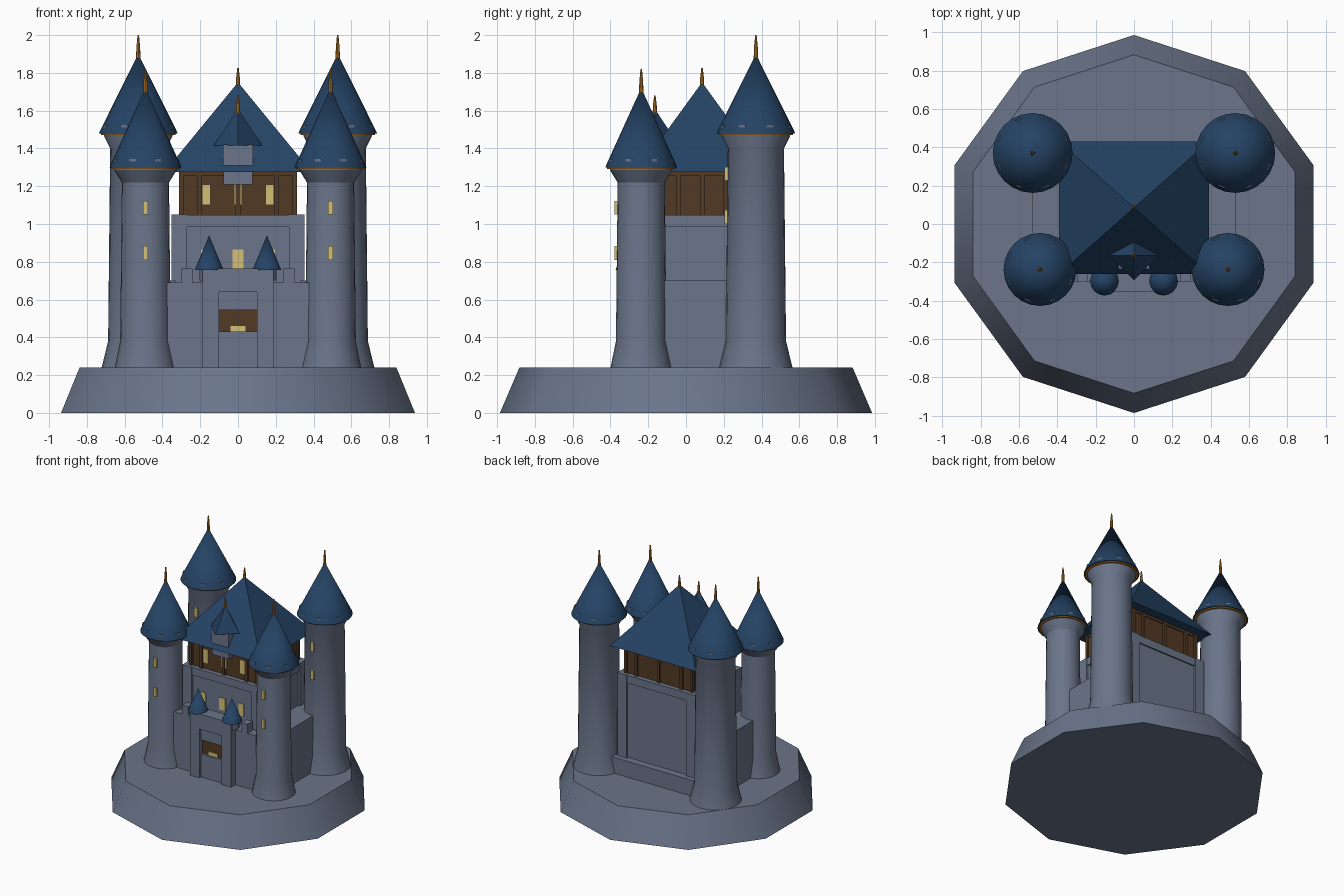
import bpy, bmesh, math
from mathutils import Matrix

if "Cube" in bpy.data.objects:
    bpy.data.objects.remove(bpy.data.objects["Cube"])


def material(name, rgb):
    m = bpy.data.materials.new(name)
    m.diffuse_color = (*rgb, 1)
    m.use_nodes = True
    m.node_tree.nodes["Principled BSDF"].inputs["Base Color"].default_value = m.diffuse_color
    return m


STONE = material("blue_grey_stone", (0.145, 0.178, 0.255))
ROOF = material("dark_blue_slate", (0.018, 0.056, 0.128))
WOOD = material("brown_timber", (0.085, 0.042, 0.018))
GOLD = material("gold_trim", (0.48, 0.19, 0.02))
GLOW = material("warm_window", (0.66, 0.53, 0.18))


def finish(name, bm, mat, smooth=None):
    bmesh.ops.recalc_face_normals(bm, faces=bm.faces[:])
    me = bpy.data.meshes.new(name)
    bm.to_mesh(me)
    bm.free()
    me.materials.append(mat)
    ob = bpy.data.objects.new(name, me)
    bpy.context.collection.objects.link(ob)
    if smooth:
        bpy.ops.object.select_all(action='DESELECT')
        ob.select_set(True)
        bpy.context.view_layer.objects.active = ob
        bpy.ops.object.shade_smooth_by_angle(angle=math.radians(smooth))
    return ob


def boxes(name, mat, *spans):
    """One object of boxes, each given as x0, x1, y0, y1, z0, z1."""
    bm = bmesh.new()
    for x0, x1, y0, y1, z0, z1 in spans:
        m = Matrix.Translation(((x0 + x1) / 2, (y0 + y1) / 2, (z0 + z1) / 2)) \
            @ Matrix.Diagonal((x1 - x0, y1 - y0, z1 - z0, 1))
        bmesh.ops.create_cube(bm, size=1, matrix=m)
    return finish(name, bm, mat)


def both(x0, x1, *rest):
    """A box span and its mirror image across x = 0."""
    return [(x0, x1, *rest), (-x1, -x0, *rest)]


def lathe(name, mat, profile, x=0, y=0, sides=24, turn=0.0, smooth=40):
    """Turn (radius, z) points about a vertical axis; radius 0 makes a tip."""
    bm = bmesh.new()
    rings = []
    for r, z in profile:
        if r == 0:
            rings.append([bm.verts.new((x, y, z))])
        else:
            angles = [turn + 2 * math.pi * i / sides for i in range(sides)]
            rings.append([bm.verts.new((x + r * math.cos(a), y + r * math.sin(a), z)) for a in angles])
    for low, high in zip(rings, rings[1:]):
        for i in range(sides):
            j = (i + 1) % sides
            if len(high) == 1:
                bm.faces.new((low[i], low[j], high[0]))
            else:
                bm.faces.new((low[i], low[j], high[j], high[i]))
    for ring in (rings[0], rings[-1]):
        if len(ring) > 1:
            bm.faces.new(ring)
    return finish(name, bm, mat, smooth)


def spire(name, x, y, z0, z1):
    lathe(name, GOLD, [(0.012, z0), (0.010, (z0 + z1) / 2), (0.004, z1)], x, y, 8)


def tower(name, x, y, r, eave, eave_r, tip, window_z):
    # Flared foot, shaft and corbelled head
    lathe(name + "_body", STONE, [(r * 1.25, 0.24), (r * 1.03, 0.38), (r * 0.96, eave - 0.08),
                                  (eave_r * 0.87, eave - 0.015), (eave_r * 0.87, eave)], x, y, smooth=30)
    lathe(name + "_trim", GOLD, [(eave_r * 0.95, eave - 0.008), (eave_r * 0.95, eave + 0.004)], x, y)
    lathe(name + "_roof", ROOF, [(eave_r, eave), (eave_r * 0.97, eave + 0.015), (0, tip)], x, y)
    spire(name + "_spire", x, y, tip - 0.03, tip + 0.10)
    # Merlons whose tops just show through the roof
    bm = bmesh.new()
    top = eave + 0.045
    rim = eave_r * (tip - top) / (tip - eave) + 0.006
    for i in range(8):
        m = Matrix.Translation((x, y, 0)) @ Matrix.Rotation(math.pi / 4 * (i + 0.5), 4, 'Z') \
            @ Matrix.Translation((rim - 0.015, 0, top - 0.01)) @ Matrix.Diagonal((0.03, 0.035, 0.02, 1))
        bmesh.ops.create_cube(bm, size=1, matrix=m)
    finish(name + "_merlons", bm, STONE)
    # Slit windows on the front of the shaft
    boxes(name + "_windows", GLOW, *[(x - 0.013, x + 0.013, y - r - 0.012, y - r + 0.03, z, z + 0.073)
                                     for z in window_z])


# Ten-sided rock base
lathe("base", STONE, [(0.985, 0), (0.882, 0.24)], sides=10, turn=math.pi / 2)

# Four corner towers
for s, side in ((-1, "left"), (1, "right")):
    tower("front_tower_" + side, s * 0.49, -0.237, 0.13, 1.30, 0.19, 1.72, (0.81, 1.05))
    tower("back_tower_" + side, s * 0.528, 0.37, 0.155, 1.48, 0.208, 1.90, (1.0, 1.23))

# Stone keep with corner piers, top band and plinth
boxes("keep_body", STONE, (-0.335, 0.335, -0.20, 0.37, 0.24, 1.045))
piers = both(0.27, 0.352, -0.218, -0.13, 0.24, 1.05) + both(0.27, 0.352, 0.30, 0.388, 0.24, 1.05)
boxes("keep_piers", STONE, *piers)
boxes("keep_band", STONE, (-0.345, 0.345, -0.212, 0.382, 0.985, 1.048))
boxes("keep_plinth", STONE, (-0.42, 0.42, 0.30, 0.43, 0.24, 0.37))
boxes("keep_windows", GLOW, (-0.029, 0.029, -0.207, -0.19, 0.765, 0.865),
      *both(0.15, 0.195, -0.207, -0.19, 0.765, 0.865))

# Timber storey with posts and rails
boxes("timber_storey", WOOD, (-0.30, 0.30, -0.175, 0.345, 1.04, 1.30))
posts = []
for x in (-0.30, -0.205, 0.0, 0.205, 0.30):
    for y in (-0.178, 0.348):
        posts.append((x - 0.012, x + 0.012, y - 0.012, y + 0.012, 1.045, 1.29))
for y in (-0.04, 0.085, 0.21):
    posts += both(0.29, 0.312, y - 0.012, y + 0.012, 1.045, 1.29)
boxes("timber_posts", WOOD, *posts)
boxes("timber_rail", WOOD, (-0.308, 0.308, -0.183, 0.353, 1.255, 1.29))
boxes("timber_windows", GLOW, *both(0.145, 0.191, -0.183, -0.17, 1.10, 1.21),
      (-0.022, 0.022, -0.183, -0.17, 1.10, 1.21))

# Pyramid roof of the keep
bm = bmesh.new()
rim = [bm.verts.new((x, y, 1.275)) for x, y in ((-0.39, -0.26), (0.39, -0.26), (0.39, 0.43), (-0.39, 0.43))]
apex = bm.verts.new((0, 0.085, 1.75))
bm.faces.new(rim)
for i in range(4):
    bm.faces.new((rim[i], rim[(i + 1) % 4], apex))
finish("keep_roof", bm, ROOF)
spire("keep_spire", 0, 0.085, 1.72, 1.825)

# Dormer turret with a diamond-shaped roof
boxes("dormer", STONE, (-0.08, 0.08, -0.235, -0.09, 1.285, 1.42),
      (-0.078, 0.078, -0.225, -0.10, 1.21, 1.285))
lathe("dormer_roof", ROOF, [(0.128, 1.415), (0, 1.61)], 0, -0.165, 4, smooth=None)
spire("dormer_spire", 0, -0.165, 1.58, 1.68)

# Curtain walls between the towers
boxes("front_wall", STONE, (-0.375, 0.375, -0.30, -0.19, 0.24, 0.69))
boxes("front_wall_merlons", STONE, *both(0.24, 0.298, -0.30, -0.235, 0.685, 0.765))
boxes("side_walls", STONE, *both(0.33, 0.53, -0.235, 0.365, 0.24, 0.70))

# Gatehouse with recessed door
boxes("gate_pillars", STONE, *both(0.10, 0.187, -0.355, -0.25, 0.24, 0.765))
boxes("gate_lintel", STONE, (-0.10, 0.10, -0.355, -0.25, 0.64, 0.765))
boxes("gate_panels", STONE, (-0.10, 0.10, -0.335, -0.28, 0.545, 0.64),
      (-0.10, 0.10, -0.335, -0.28, 0.24, 0.43))
boxes("gate_door", WOOD, (-0.10, 0.10, -0.318, -0.28, 0.43, 0.545))
boxes("gate_light", GLOW, (-0.04, 0.04, -0.325, -0.31, 0.43, 0.46))

# Small turrets above the gate
for s, side in ((-1, "left"), (1, "right")):
    lathe("gate_turret_" + side, STONE, [(0.052, 0.70), (0.052, 0.765)], s * 0.153, -0.297, 16)
    lathe("gate_turret_roof_" + side, ROOF, [(0.076, 0.757), (0, 0.94)], s * 0.153, -0.297, 16)
